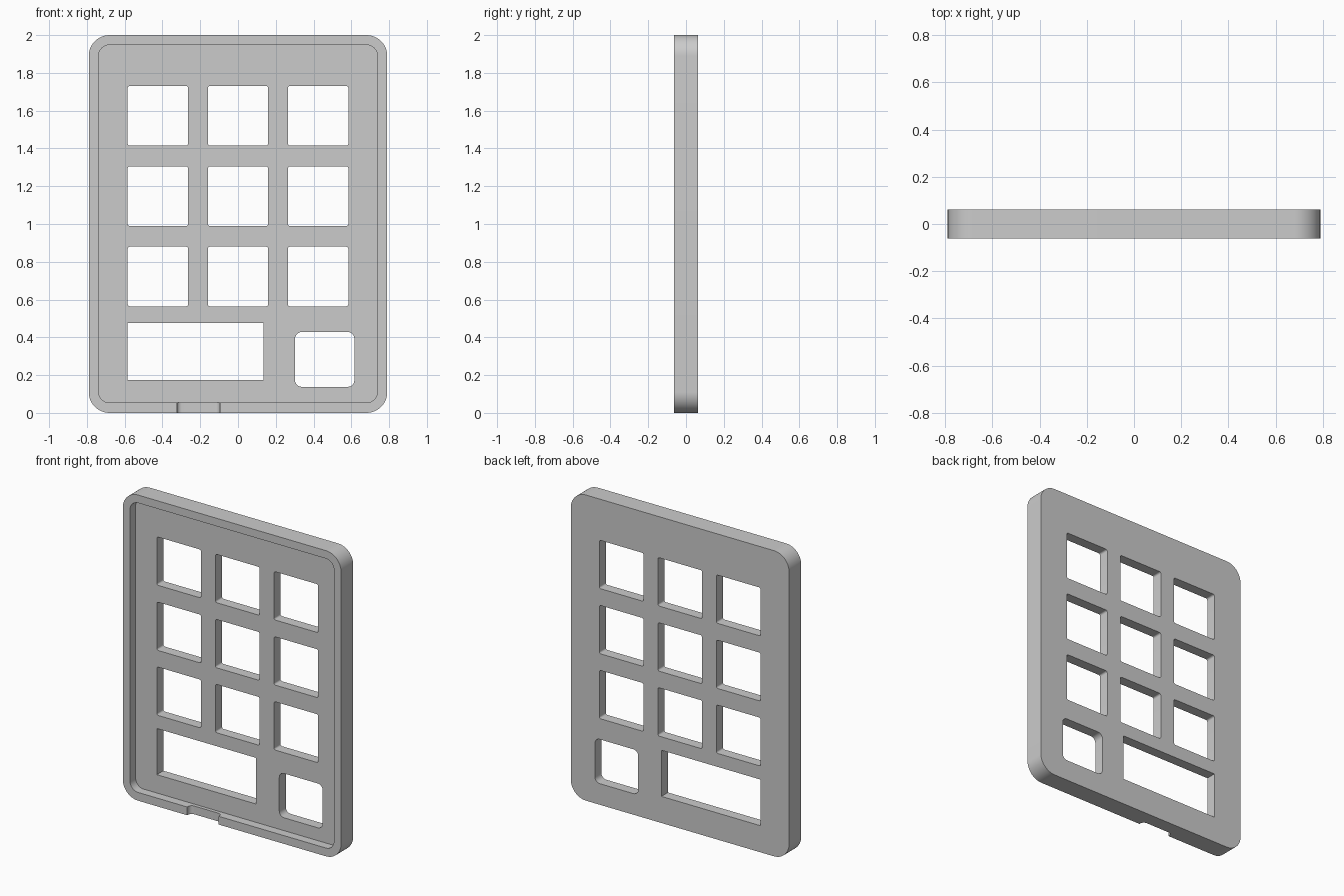
import bpy, bmesh
from math import sin, cos, pi, radians

if "Cube" in bpy.data.objects:
    bpy.data.objects.remove(bpy.data.objects["Cube"], do_unlink=True)

GREY = (0.6, 0.6, 0.6, 1)
mat = bpy.data.materials.new("plain grey")
mat.use_nodes = True
mat.diffuse_color = GREY
mat.node_tree.nodes["Principled BSDF"].inputs["Base Color"].default_value = GREY

FRONT, BACK = -0.0625, 0.0625
FLOOR = -0.005          # bottom of the front recess
OUT = 0.1               # overshoot of the cutters


def rounded_rect(u0, u1, v0, v1, r, steps=10):
    """Counter-clockwise outline with rounded corners."""
    if r == 0:
        return [(u0, v0), (u1, v0), (u1, v1), (u0, v1)]
    corners = [(u1 - r, v1 - r), (u0 + r, v1 - r), (u0 + r, v0 + r), (u1 - r, v0 + r)]
    return [(u + r * cos((k + i / steps) * pi / 2), v + r * sin((k + i / steps) * pi / 2))
            for k, (u, v) in enumerate(corners) for i in range(steps + 1)]


def prism(name, outline, place, start, end):
    """Extrude an outline from start to end; place maps (u, v, depth) to a point."""
    bm = bmesh.new()
    a, b = ([bm.verts.new(place(u, v, d)) for u, v in outline] for d in (start, end))
    n = len(outline)
    bm.faces.new(a)
    bm.faces.new(b[::-1])
    for i in range(n):
        j = (i + 1) % n
        bm.faces.new((a[i], b[i], b[j], a[j]))
    bmesh.ops.recalc_face_normals(bm, faces=bm.faces)
    mesh = bpy.data.meshes.new(name)
    bm.to_mesh(mesh)
    bm.free()
    mesh.materials.append(mat)
    obj = bpy.data.objects.new(name, mesh)
    bpy.context.collection.objects.link(obj)
    return obj


def through(u, v, d):   # outline in x-z, depth along y
    return (u, d, v)


def upward(u, v, d):    # outline in x-y, depth along z
    return (u, v, d)


# Tray body
body = prism("keypad_frame", rounded_rect(-0.79, 0.79, 0, 2, 0.11, 16), through, FRONT, BACK)

# Front recess that leaves the raised rim
cutters = [prism("recess_cutter", rounded_rect(-0.738, 0.738, 0.054, 1.948, 0.058, 12),
                 through, FRONT - OUT, FLOOR)]

# Three by three grid of key openings, then the wide key and the round-cornered key
holes = [(x - 0.16, x + 0.16, z - 0.158, z + 0.158, 0.012)
         for z in (0.722, 1.147, 1.573) for x in (-0.424, 0, 0.424)]
holes += [(-0.584, 0.134, 0.174, 0.476, 0), (0.302, 0.616, 0.138, 0.428, 0.035)]
cutters += [prism("key_opening_cutter", rounded_rect(*h, 6), through, FRONT - OUT, BACK + OUT)
            for h in holes]

# Cable notch with rounded inner corners in the lower rim
cutters.append(prism("notch_cutter", rounded_rect(-0.324, -0.096, FRONT - OUT, FRONT + 0.035, 0.027),
                     upward, -OUT, 0.08))

# Cut everything out of the body
for cutter in cutters:
    cutter.hide_render = True
    mod = body.modifiers.new(cutter.name, "BOOLEAN")
    mod.operation = "DIFFERENCE"
    mod.solver = "EXACT"
    mod.object = cutter
bpy.ops.object.select_all(action="DESELECT")
body.select_set(True)
bpy.context.view_layer.objects.active = body
for mod in list(body.modifiers):
    bpy.ops.object.modifier_apply(modifier=mod.name)
for cutter in cutters:
    bpy.data.objects.remove(cutter, do_unlink=True)

bpy.ops.object.shade_smooth_by_angle(angle=radians(30))
